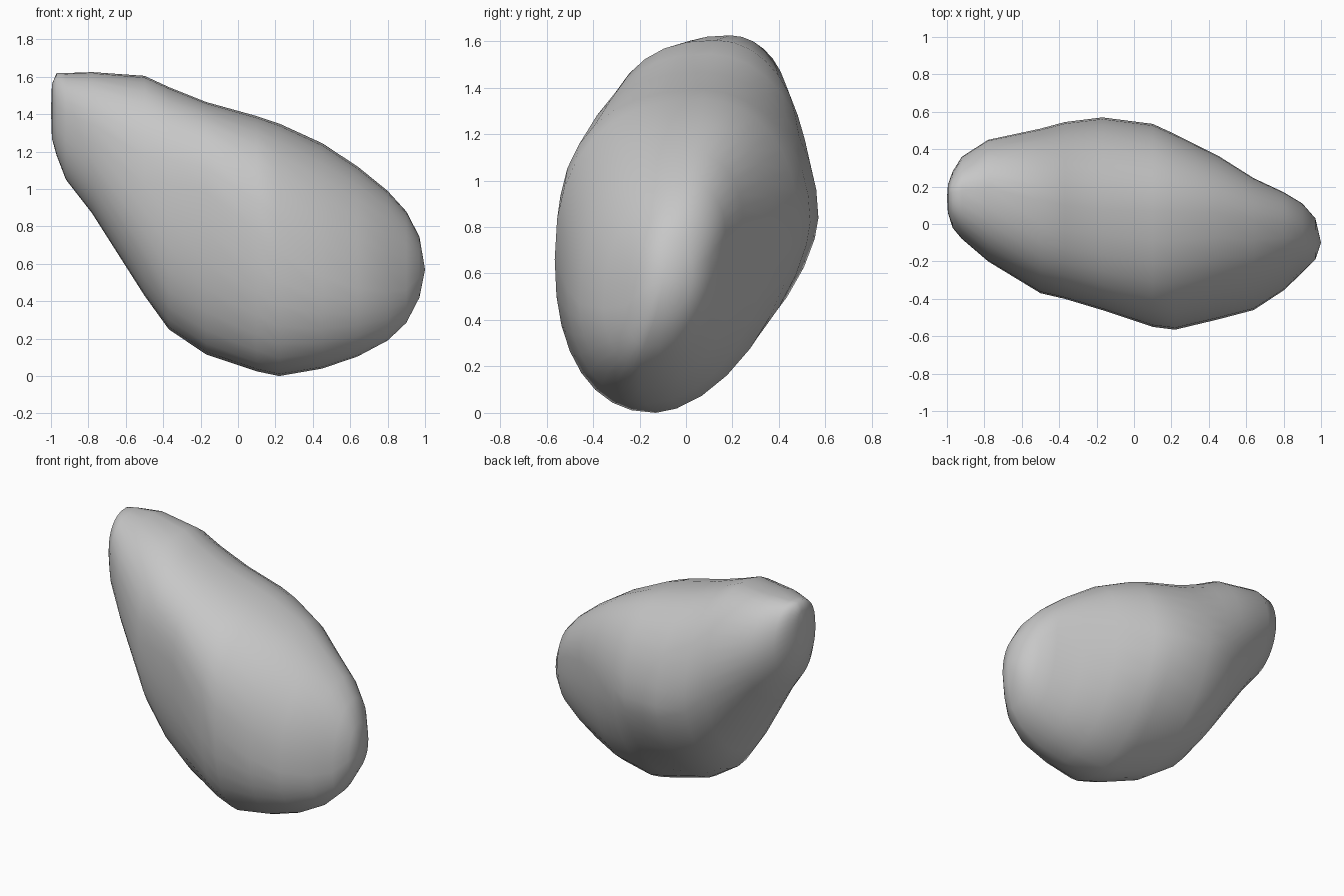
import bpy, bmesh, math

if "Cube" in bpy.data.objects:
    bpy.data.objects.remove(bpy.data.objects["Cube"])

# Cross-sections along x:
# x, top z, bottom z, back y, front y, y of top, z of back, y of bottom, z of front
SECTIONS = [
    (-0.995, 1.56, 1.27, 0.21, 0.06, 0.16, 1.45, 0.14, 1.42),
    (-0.97, 1.62, 1.18, 0.28, -0.02, 0.17, 1.42, 0.13, 1.38),
    (-0.92, 1.62, 1.05, 0.36, -0.08, 0.18, 1.36, 0.12, 1.33),
    (-0.78, 1.625, 0.87, 0.45, -0.20, 0.19, 1.28, 0.08, 1.25),
    (-0.50, 1.605, 0.43, 0.51, -0.37, 0.13, 1.08, 0.00, 1.03),
    (-0.37, 1.545, 0.25, 0.545, -0.40, 0.10, 0.95, -0.04, 1.03),
    (-0.17, 1.465, 0.115, 0.57, -0.46, 0.08, 0.84, -0.08, 0.99),
    (0.10, 1.39, 0.025, 0.535, -0.55, 0.07, 0.82, -0.12, 0.78),
    (0.22, 1.35, 0.00, 0.48, -0.565, 0.07, 0.83, -0.13, 0.66),
    (0.45, 1.245, 0.04, 0.365, -0.51, 0.06, 0.84, -0.17, 0.53),
    (0.64, 1.12, 0.105, 0.245, -0.46, 0.02, 0.82, -0.20, 0.47),
    (0.80, 0.99, 0.19, 0.17, -0.355, 0.00, 0.77, -0.20, 0.45),
    (0.90, 0.88, 0.285, 0.11, -0.26, -0.03, 0.68, -0.18, 0.46),
    (0.97, 0.745, 0.42, 0.03, -0.19, -0.07, 0.60, -0.13, 0.53),
]
SIDES = 32
TIPS = ((-1.0, 0.14, 1.42), (1.0, -0.10, 0.57))


def blend(x, x0, x1, a, b):
    t = min(1, max(0, (x - x0) / (x1 - x0)))
    return a + (b - a) * t


def roundness(x, back, upper):
    """Fullness of each quarter arc: 2 is an ellipse, more is squarer."""
    if back and upper:
        return blend(x, 0.0, 0.3, 2.0, 2.15)
    if back:
        if x < 0:
            return blend(x, -0.5, -0.15, 1.9, 1.55)
        return blend(x, 0.1, 0.6, 1.55, 2.2)
    if upper:
        return blend(x, 0.2, 0.7, 2.4, 2.1)
    return blend(x, 0.2, 0.6, 2.3, 1.95)


def section_point(section, angle):
    """Closed outline made of four quarter arcs joining the extreme points."""
    x, top, bottom, back, front, top_y, back_z, bottom_y, front_z = section
    c, s = math.cos(angle), math.sin(angle)
    power = 2 / roundness(x, c >= 0, s >= 0)
    a, b = abs(c) ** power, abs(s) ** power
    mid_y = top_y if s >= 0 else bottom_y
    mid_z = back_z if c >= 0 else front_z
    end_y = back if c >= 0 else front
    end_z = top if s >= 0 else bottom
    return x, mid_y + (end_y - mid_y) * a, mid_z + (end_z - mid_z) * b


# Boulder body lofted through the sections
bm = bmesh.new()
rings = [[bm.verts.new(section_point(sec, 2 * math.pi * i / SIDES))
          for i in range(SIDES)] for sec in SECTIONS]
for r0, r1 in zip(rings, rings[1:]):
    for i in range(SIDES):
        j = (i + 1) % SIDES
        bm.faces.new((r0[i], r0[j], r1[j], r1[i]))

# Blunt ends
for ring, tip in zip((rings[0], rings[-1]), TIPS):
    pole = bm.verts.new(tip)
    for i in range(SIDES):
        bm.faces.new((ring[i], ring[(i + 1) % SIDES], pole))

bmesh.ops.recalc_face_normals(bm, faces=bm.faces)
for f in bm.faces:
    f.smooth = True
mesh = bpy.data.meshes.new("boulder")
bm.to_mesh(mesh)
bm.free()

stone = bpy.data.materials.new("grey_stone")
stone.diffuse_color = (0.57, 0.57, 0.57, 1)
stone.use_nodes = True
stone.node_tree.nodes["Principled BSDF"].inputs["Base Color"].default_value = stone.diffuse_color
mesh.materials.append(stone)
boulder = bpy.data.objects.new("boulder", mesh)
bpy.context.collection.objects.link(boulder)
